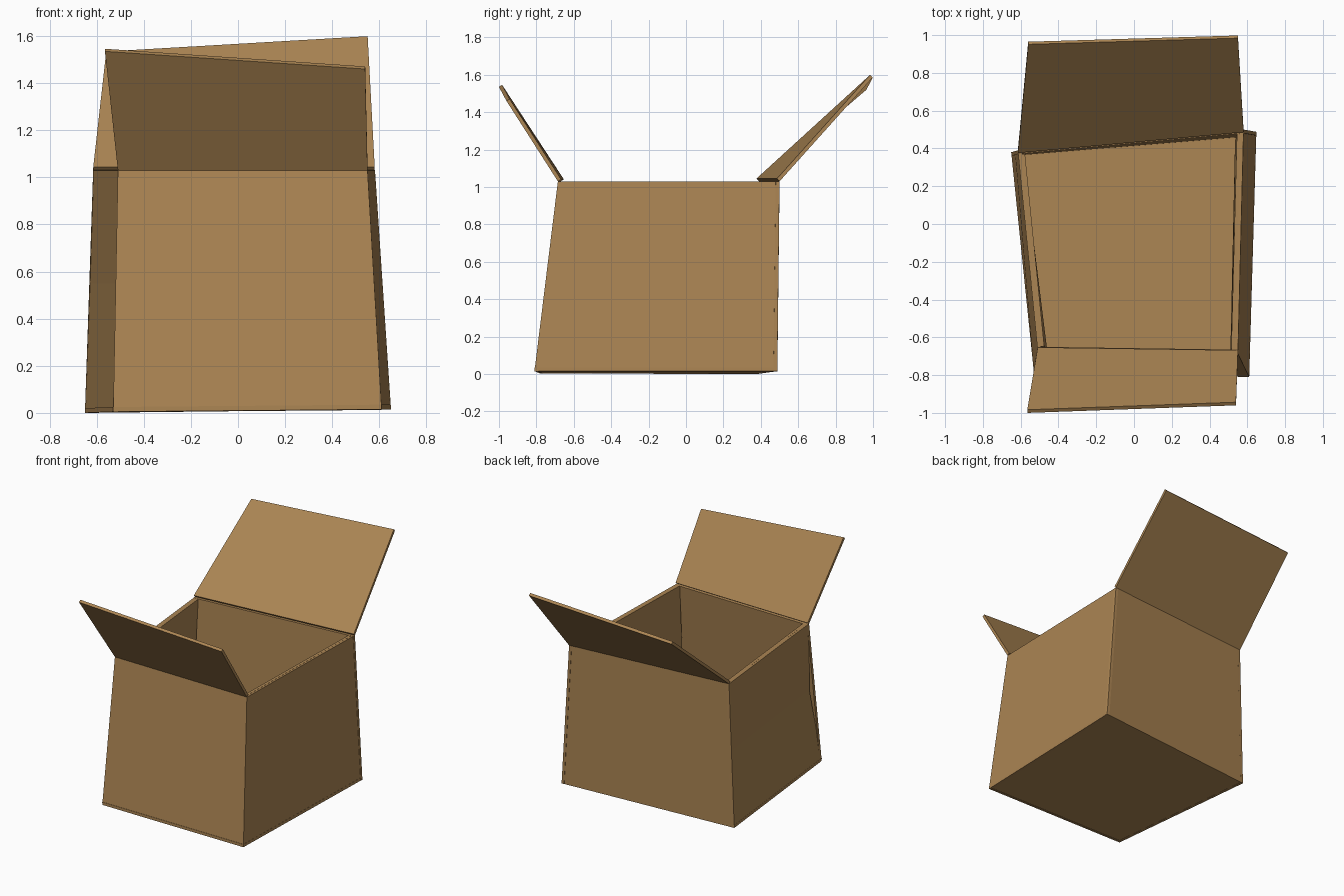
import bpy
import bmesh
from mathutils import Vector

cube = bpy.data.objects.get("Cube")
if cube:
    bpy.data.objects.remove(cube, do_unlink=True)

card = bpy.data.materials.new("cardboard_brown")
card.use_nodes = True
card.diffuse_color = (0.41, 0.235, 0.087, 1)
card.node_tree.nodes["Principled BSDF"].inputs["Base Color"].default_value = card.diffuse_color


def sheet(name, rows, outward, thick=0.02):
    """Strip of quads through rows of point pairs, thickened away from the outward side."""
    bm = bmesh.new()
    pairs = [[bm.verts.new(p) for p in row] for row in rows]
    for (a, b), (c, d) in zip(pairs, pairs[1:]):
        face = bm.faces.new((a, b, d, c))
    face.normal_update()
    if face.normal.dot(Vector(outward)) < 0:
        bmesh.ops.reverse_faces(bm, faces=bm.faces[:])
    mesh = bpy.data.meshes.new(name)
    bm.to_mesh(mesh)
    bm.free()
    mesh.materials.append(card)
    obj = bpy.data.objects.new(name, mesh)
    bpy.context.collection.objects.link(obj)
    solid = obj.modifiers.new("thickness", "SOLIDIFY")
    solid.thickness = thick
    solid.offset = -1
    return obj


# Outer corners of the crooked box: f/b = front/back, r = -x side, l = +x side
RIM = 1.03
low = {"fr": (-0.53, -0.785, 0.005), "fl": (0.61, -0.81, 0.015),
       "bl": (0.648, 0.488, 0.015), "br": (-0.65, 0.38, 0.0)}
top = {"fr": (-0.51, -0.67, RIM), "fl": (0.55, -0.685, RIM),
       "bl": (0.58, 0.50, RIM), "br": (-0.615, 0.39, RIM)}

# Floor and walls
sheet("floor", [(low["fr"], low["fl"]), (low["br"], low["bl"])], (0, 0, -1))
for name, a, b, out in (("front_wall", "fr", "fl", (0, -1, 0)),
                        ("back_wall", "br", "bl", (0, 1, 0)),
                        ("left_wall", "fl", "bl", (1, 0, 0))):
    sheet(name, [(low[a], low[b]), (top[a], top[b])], out)

# Right wall is buckled halfway up its front edge
sheet("right_wall", [(low["fr"], low["br"]),
                     ((-0.505, -0.68, 0.55), (-0.63, 0.385, 0.55)),
                     (top["fr"], top["br"])], (-1, 0, 0))

# Raised front and back flaps
sheet("front_flap", [(top["fr"], top["fl"]),
                     ((-0.565, -1.0, 1.535), (0.54, -0.96, 1.46))], (0, -1, -1))
sheet("back_flap", [(top["br"], top["bl"]),
                    ((-0.56, 0.965, 1.52), (0.55, 0.998, 1.585))], (0, 1, -1))

# Side flaps folded down inside the box
sheet("left_inner_flap", [((0.535, -0.665, RIM), (0.565, 0.475, RIM)),
                          ((0.53, -0.69, 0.5), (0.555, 0.44, 0.5))], (1, 0, 0))
sheet("right_inner_flap", [((-0.495, -0.65, RIM), (-0.597, 0.37, RIM)),
                           ((-0.48, -0.665, 0.5), (-0.605, 0.34, 0.5))], (-1, 0, 0))
